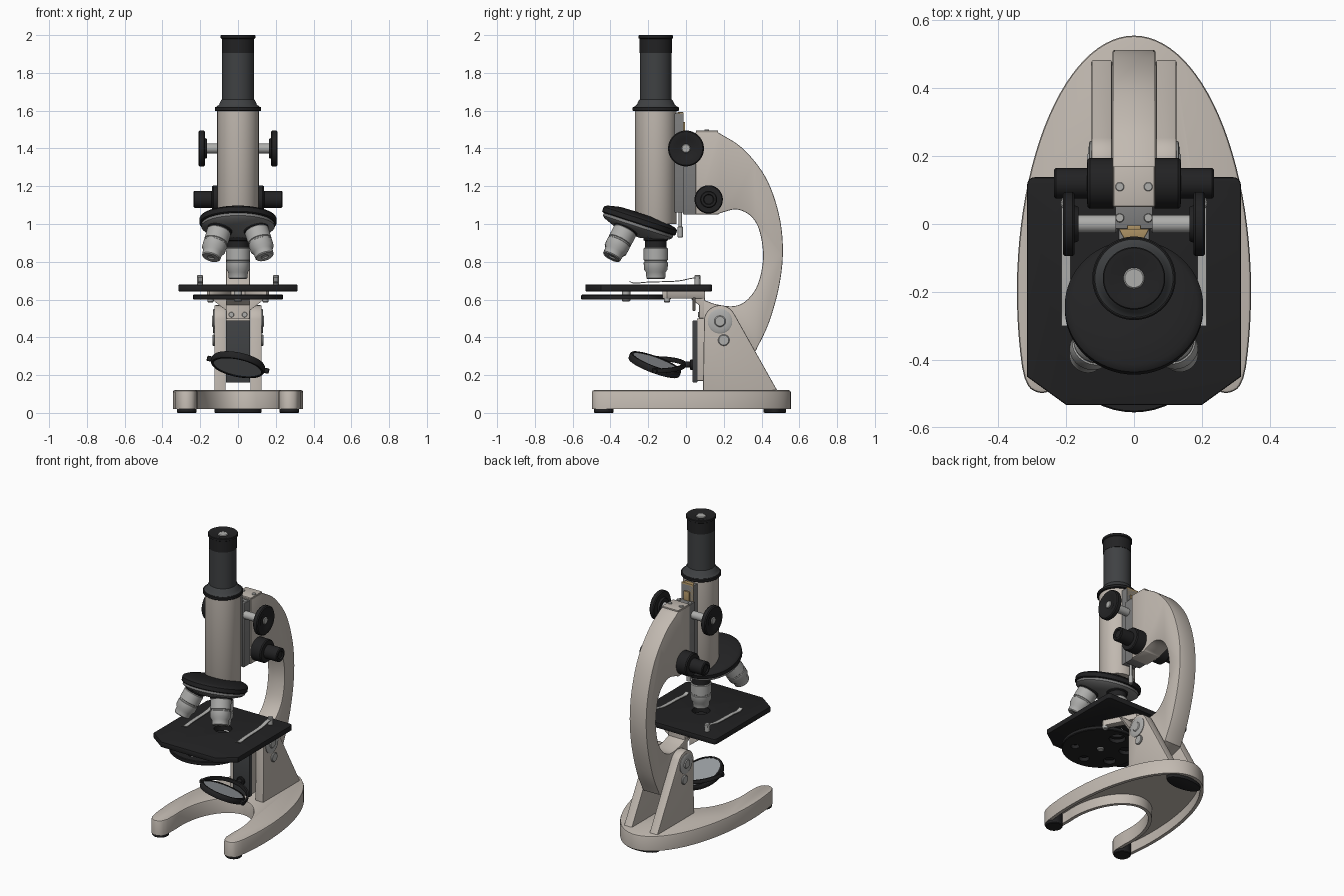
import bpy, bmesh
from math import sin, cos, pi, radians
from mathutils import Vector, Matrix

if "Cube" in bpy.data.objects:
    bpy.data.objects.remove(bpy.data.objects["Cube"])


def material(name, rgb):
    m = bpy.data.materials.new(name)
    m.diffuse_color = (*rgb, 1)
    m.use_nodes = True
    m.node_tree.nodes["Principled BSDF"].inputs["Base Color"].default_value = m.diffuse_color
    return m


BEIGE = material("beige_enamel", (0.54, 0.49, 0.44))
BLACK = material("black", (0.016, 0.016, 0.017))
DARK = material("dark_grey", (0.05, 0.053, 0.056))
STEEL = material("steel", (0.42, 0.42, 0.41))
SLIDE = material("slide_grey", (0.2, 0.2, 0.2))
BRASS = material("brass", (0.42, 0.29, 0.13))
GLASS = material("mirror_glass", (0.33, 0.35, 0.37))
X_AXIS = Matrix(((0, 0, 1, 0), (1, 0, 0, 0), (0, 1, 0, 0), (0, 0, 0, 1)))  # (y, z) profiles along x


def finish(name, bm, mat, matrix):
    bmesh.ops.recalc_face_normals(bm, faces=bm.faces)
    bm.transform(matrix)
    me = bpy.data.meshes.new(name)
    bm.to_mesh(me)
    bm.free()
    ob = bpy.data.objects.new(name, me)
    bpy.context.collection.objects.link(ob)
    me.materials.append(mat)
    return ob


def prism(name, pts, lo, hi, mat, matrix=Matrix(), bevel=0.006, hollow=0):
    bm = bmesh.new()
    f = bm.faces.new([bm.verts.new((a, b, lo)) for a, b in pts])
    top = bmesh.ops.extrude_face_region(bm, geom=[f])["geom"]
    tv = [v for v in top if isinstance(v, bmesh.types.BMVert)]
    bmesh.ops.translate(bm, verts=tv, vec=(0, 0, hi - lo))
    if f.is_valid is False or len(bm.faces) < len(pts) + 2:
        bm.faces.new([v for v in bm.verts if v not in tv])
    bmesh.ops.recalc_face_normals(bm, faces=bm.faces)
    caps = [g for g in bm.faces if abs(g.normal.z) > 0.99]
    if hollow:
        bottom = min(caps, key=lambda g: g.calc_center_median().z)
        caps.remove(bottom)
        bmesh.ops.inset_region(bm, faces=[bottom], thickness=0.022)
        bmesh.ops.inset_region(bm, faces=[bottom], thickness=0.002)
        bmesh.ops.translate(bm, verts=bottom.verts, vec=(0, 0, hollow))
    if bevel:
        edges = list({e for g in caps for e in g.edges})
        bmesh.ops.bevel(bm, geom=edges, offset=bevel, segments=2, profile=0.5, affect='EDGES')
    return finish(name, bm, mat, matrix)


def lathe(name, profile, loc, axis, mat, steps=48):
    """Spin (radius, height) points round an axis."""
    bm = bmesh.new()
    vs = [bm.verts.new((r, 0, h)) for r, h in profile]
    es = [bm.edges.new(p) for p in zip(vs, vs[1:])]
    bmesh.ops.spin(bm, geom=vs + es, axis=(0, 0, 1), cent=(0, 0, 0), angle=2 * pi, steps=steps)
    bmesh.ops.remove_doubles(bm, verts=bm.verts, dist=1e-5)
    rot = Vector(axis).to_track_quat('Z', 'Y').to_matrix().to_4x4()
    return finish(name, bm, mat, Matrix.Translation(loc) @ rot)


def rod(name, r, length, loc, axis, mat, c=0.004):
    return lathe(name, [(0, 0), (r - c, 0), (r, c), (r, length - c), (r - c, length), (0, length)],
                 loc, axis, mat)


def box(name, x, y, z, mat, bevel=0.004):
    return prism(name, [(x[0], y[0]), (x[1], y[0]), (x[1], y[1]), (x[0], y[1])], *z, mat, bevel=bevel)


def spline(p, n=6):
    """Catmull-Rom curve through the points."""
    p = [Vector(q) for q in p]
    q = [2 * p[0] - p[1]] + p + [2 * p[-1] - p[-2]]
    out = []
    for a, b, c, d in zip(q, q[1:], q[2:], q[3:]):
        for i in range(n):
            t = i / n
            out.append(0.5 * (2 * b + (c - a) * t + (2 * a - 5 * b + 4 * c - d) * t * t
                              + (3 * b - a - 3 * c + d) * t ** 3))
    return [tuple(v) for v in out + [p[-1]]]


def arc(cx, cy, rx, ry, a0, a1, n):
    return [(cx + rx * cos(radians(a0 + (a1 - a0) * i / n)),
             cy + ry * sin(radians(a0 + (a1 - a0) * i / n))) for i in range(n + 1)]


def cut(ob, cutter):
    cutter.hide_render = True
    cutter.hide_set(True)
    m = ob.modifiers.new("hole", 'BOOLEAN')
    m.operation, m.object = 'DIFFERENCE', cutter


# Horseshoe base with hollow underside and pads
half = arc(0, -0.2, 0.345, 0.755, 90, -17, 30)
half += spline([(0.322, -0.455), (0.305, -0.485), (0.27, -0.498), (0.235, -0.482), (0.217, -0.44)], 3)
half += arc(0, -0.3, 0.217, 0.35, -8, 90, 20)
prism("horseshoe_base", half + [(-x, y) for x, y in half[-2:0:-1]], 0.02, 0.12, BEIGE, bevel=0.01, hollow=0.065)
for s in (-1, 1):
    rod("front_foot_pad", 0.052, 0.085, (s * 0.272, -0.435, 0), (0, 0, 1), BLACK)
prism("rear_foot_pad", arc(0, 0.47, 0.125, 0.06, 0, 348, 29), 0, 0.085, BLACK)

# Pillar cheeks and hinge bolts
cheek = [(0.485, 0.115)] + arc(0.18, 0.485, 0.085, 0.085, 30, 172, 14) + [(0.09, 0.115)]
for s in (-1, 1):
    prism("pillar_cheek", cheek, s * 0.095 - 0.03, s * 0.095 + 0.03, BEIGE, X_AXIS)
    lathe("hinge_bolt", [(0, 0), (0.065, 0), (0.065, 0.007), (0.058, 0.011), (0.03, 0.011), (0.025, 0.016), (0, 0.016)],
          (s * 0.122, 0.18, 0.485), (s, 0, 0), STEEL)
    rod("stop_screw", 0.03, 0.014, (s * 0.122, 0.2, 0.385), (s, 0, 0), STEEL)

# Curved arm
outer = spline([(0.17, 1.485), (0.30, 1.4), (0.42, 1.25), (0.49, 1.06), (0.513, 0.87), (0.495, 0.68),
                (0.44, 0.48), (0.37, 0.33)])
inner = spline([(0.09, 0.6), (0.16, 0.575), (0.25, 0.565), (0.32, 0.595), (0.38, 0.68), (0.408, 0.82), (0.39, 0.96),
                (0.345, 1.04), (0.27, 1.077), (0.19, 1.06), (0.17, 1.05)])
prism("curved_arm", [(0.05, 1.485)] + outer + [(0.28, 0.3), (0.09, 0.4)] + inner + [(0.05, 1.05)],
      -0.063, 0.063, BEIGE, X_AXIS)
box("arm_top_plate", (-0.06, 0.06), (0.052, 0.17), (1.484, 1.494), BEIGE, 0.002)
for s in (-1, 1):
    rod("top_plate_screw", 0.013, 0.008, (s * 0.042, 0.11, 1.492), (0, 0, 1), STEEL, 0.002)
    rod("slide_screw", 0.013, 0.008, (s * 0.042, 0.018, 1.479), (0, 0, 1), STEEL, 0.002)

# Focus slide, rack and knobs
box("focus_slide", (-0.055, 0.055), (-0.015, 0.052), (1.05, 1.48), SLIDE)
box("rack_carrier", (-0.045, 0.045), (-0.065, -0.014), (1.06, 1.585), SLIDE)
prism("brass_rack", [(-0.045, -0.014), (-0.028, -0.045), (0.028, -0.045), (0.045, -0.014)], 1.3, 1.592, BRASS, bevel=0.002)
box("rack_strip", (-0.02, 0.02), (-0.016, -0.004), (1.45, 1.54), BRASS, 0.002)
rod("stop_rod", 0.009, 0.13, (0, -0.03, 0.95), (0, 0, 1), STEEL)
rod("stop_rod_tip", 0.014, 0.06, (0, -0.03, 0.928), (0, 0, 1), STEEL)
for s in (-1, 1):
    rod("coarse_shaft", 0.026, 0.13, (s * 0.05, 0, 1.4), (s, 0, 0), STEEL)
    lathe("coarse_knob", [(0, 0), (0.05, 0), (0.055, 0.012), (0.089, 0.012), (0.095, 0.018), (0.095, 0.04),
                          (0.089, 0.046), (0.06, 0.046), (0.045, 0.038), (0, 0.038)], (s * 0.163, 0, 1.4), (s, 0, 0), BLACK)
    rod("coarse_knob_screw", 0.024, 0.01, (s * 0.198, 0, 1.4), (s, 0, 0), STEEL)
    lathe("fine_knob", [(0, 0), (0.075, 0), (0.075, 0.07), (0.07, 0.077), (0.045, 0.079), (0.045, 0.17),
                        (0.04, 0.175), (0.028, 0.175), (0.024, 0.168), (0, 0.168)], (s * 0.06, 0.12, 1.13), (s, 0, 0), BLACK)

# Body tube and eyepiece
AXIS = (0, -0.16, 0)
lathe("body_tube", [(0, 1.0), (0.108, 1.0), (0.11, 1.004), (0.11, 1.602), (0, 1.602)], AXIS, (0, 0, 1), BEIGE, 64)
lathe("draw_tube", [(0, 1.6), (0.115, 1.6), (0.121, 1.604), (0.121, 1.616), (0.115, 1.62), (0.1, 1.632), (0.09, 1.655),
                    (0.084, 1.66), (0.084, 1.91), (0, 1.91)], AXIS, (0, 0, 1), DARK, 64)
lathe("tube_collar", [(0.09, 1.598), (0.119, 1.598), (0.123, 1.602), (0.123, 1.616), (0.119, 1.62), (0.09, 1.62)],
      AXIS, (0, 0, 1), BLACK, 64)
lathe("eyepiece", [(0, 1.905), (0.086, 1.905), (0.086, 1.98), (0.092, 1.984), (0.092, 1.997), (0.089, 2.0),
                   (0.07, 2.0), (0.035, 1.99), (0, 1.99)], AXIS, (0, 0, 1), BLACK, 64)
rod("eye_lens", 0.031, 0.012, (0, -0.16, 1.982), (0, 0, 1), STEEL)

# Tilted revolving nosepiece with three objectives
APEX = Vector((0, -0.16, 1.28))
TILT = radians(18)
down = Vector((0, -sin(TILT), -cos(TILT)))
lathe("nosepiece_top", [(0, 0.235), (0.12, 0.238), (0.185, 0.252), (0.198, 0.258), (0.204, 0.265), (0.204, 0.29),
                        (0.198, 0.295), (0, 0.295)], APEX, down, BLACK, 64)
lathe("nosepiece_turret", [(0, 0.29), (0.192, 0.29), (0.194, 0.31), (0.18, 0.322), (0.12, 0.345), (0.06, 0.355),
                           (0.03, 0.362), (0, 0.362)], APEX, down, SLIDE, 64)
for k, end in ((0, 0.57), (1, 0.53), (2, 0.535)):
    e = Matrix.Rotation(k * 2 * pi / 3, 3, down) @ Vector((0, 0, -1))
    lathe("objective_collar", [(0, 0.3), (0.066, 0.3), (0.066, 0.365), (0.058, 0.37), (0.058, end - 0.145), (0, end - 0.145)],
          APEX, e, BLACK)
    lathe("objective_barrel", [(0, end - 0.165), (0.06, end - 0.165), (0.064, end - 0.16), (0.064, end - 0.1),
                               (0.06, end - 0.097), (0.06, end - 0.09), (0.064, end - 0.087), (0.063, end - 0.05),
                               (0.052, end - 0.035), (0.05, end - 0.005), (0.045, end), (0.02, end), (0.015, end - 0.006),
                               (0, end - 0.006)], APEX, e, STEEL)

# Stage with light hole and spring clips
side = [(0.2, -0.533), (0.315, -0.45)] + arc(0.292, 0.115, 0.023, 0.023, 0, 90, 4)
stage = prism("stage", side + [(-x, y) for x, y in side[::-1]], 0.643, 0.68, BLACK)
cut(stage, rod("stage_hole_cutter", 0.055, 0.2, (0, -0.16, 0.56), (0, 0, 1), BLACK))
clip = spline([(0.075, 0.712), (0.03, 0.71), (-0.05, 0.695), (-0.2, 0.69), (-0.27, 0.684), (-0.3, 0.694)], 4)
for s in (-1, 1):
    rod("clip_post", 0.016, 0.055, (s * 0.2, 0.06, 0.675), (0, 0, 1), STEEL)
    prism("stage_clip", clip + [(y, z + 0.005) for y, z in clip[::-1]], s * 0.2 - 0.013, s * 0.2 + 0.013, STEEL, X_AXIS, 0)

# Aperture disc below the stage
disc = rod("aperture_disc", 0.238, 0.026, (0, -0.317, 0.6), (0, 0, 1), BLACK)
for i in range(6):
    a = pi / 2 + i * pi / 3
    cut(disc, rod("aperture_cutter", 0.05 - 0.006 * i, 0.1, (0.158 * cos(a), -0.317 + 0.158 * sin(a), 0.56), (0, 0, 1), BLACK))
rod("aperture_pivot", 0.022, 0.06, (0, -0.317, 0.59), (0, 0, 1), STEEL)

# Stage bracket
prism("bracket_foot", [(0.1, 0.5), (0.07, 0.5), (0.07, 0.57), (0.03, 0.6), (0.03, 0.645), (0.1, 0.645)],
      -0.063, 0.063, BEIGE, X_AXIS)
for s in (-1, 1):
    prism("bracket_arm", [(s * 0.03, 0.1), (s * 0.063, 0.1), (s * 0.165, -0.1), (s * 0.15, -0.125), (s * 0.125, -0.115),
                          (s * 0.03, 0.04)], 0.605, 0.645, BEIGE)
    prism("bracket_gusset", [(s * 0.06, 0.54), (s * 0.15, 0.61), (s * 0.06, 0.61)], -0.05, -0.035, BEIGE,
          Matrix(((1, 0, 0, 0), (0, 0, -1, 0), (0, 1, 0, 0), (0, 0, 0, 1))), 0.002)
    rod("bracket_tip_screw", 0.016, 0.03, (s * 0.145, -0.1, 0.585), (0, 0, 1), STEEL)
    rod("bracket_screw", 0.014, 0.008, (s * 0.035, 0.072, 0.52), (0, -1, 0), STEEL, 0.002)

# Mirror carrier plate, fork and double mirror
box("mirror_plate", (-0.063, 0.063), (0.035, 0.06), (0.16, 0.49), DARK)
box("mirror_plate_backing", (-0.063, 0.063), (0.058, 0.1), (0.17, 0.5), BEIGE)
CENTRE = Matrix.Translation((0, -0.165, 0.255)) @ Matrix.Rotation(radians(12), 4, 'Y')
fork = arc(0, 0, 0.163, 0.163, -5, 185, 28) + arc(0, 0, 0.149, 0.149, 185, -5, 28)
lean = Matrix.Rotation(radians(-20), 4, 'X')
prism("mirror_fork", fork, -0.012, 0.012, BLACK, CENTRE, 0.002)
rod("mirror_stem", 0.016, 0.055, (0, -0.012, 0.255), (0, 1, 0), BLACK)
rod("mirror_stem_collar", 0.028, 0.016, (0, 0.022, 0.255), (0, 1, 0), BLACK)
mm = CENTRE @ lean
normal = mm.to_3x3() @ Vector((0, 0, 1))
lathe("mirror_frame", [(0.128, -0.018), (0.14, -0.018), (0.144, -0.012), (0.144, 0.012), (0.14, 0.018), (0.128, 0.018)],
      mm.translation, normal, BLACK)
lathe("mirror_glass", [(0, -0.014), (0.13, -0.014), (0.13, 0.014), (0, 0.014)], mm.translation, normal, GLASS)
for s in (-1, 1):
    u = CENTRE.to_3x3() @ Vector((s, 0, 0))
    rod("mirror_pivot", 0.014, 0.03, CENTRE.translation + u * 0.138, u, BLACK)

# Smooth shading with crisp edges
for ob in bpy.data.objects:
    ob.select_set(not ob.hide_render)
    if not ob.hide_render:
        bpy.context.view_layer.objects.active = ob
bpy.ops.object.shade_smooth_by_angle(angle=radians(35))
